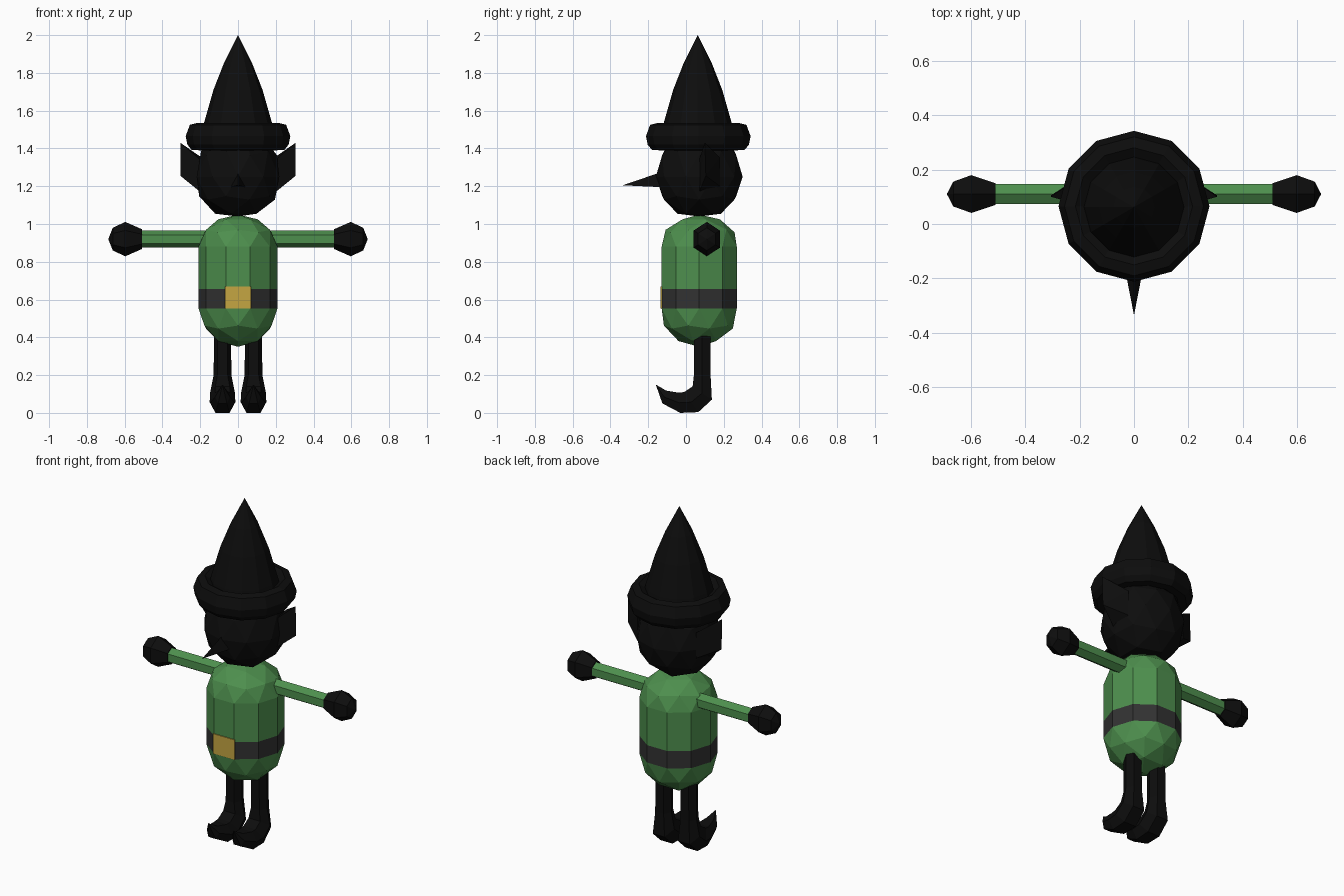
import bpy, bmesh, math
from mathutils import Vector, Matrix

if "Cube" in bpy.data.objects:
    bpy.data.objects.remove(bpy.data.objects["Cube"])


def material(name, rgb):
    m = bpy.data.materials.new(name)
    m.diffuse_color = (*rgb, 1)
    m.use_nodes = True
    m.node_tree.nodes["Principled BSDF"].inputs["Base Color"].default_value = m.diffuse_color
    return m


BLACK = material("black", (0.004, 0.004, 0.004))
GREEN = material("green", (0.075, 0.275, 0.075))
CHARCOAL = material("charcoal", (0.032, 0.032, 0.032))
GOLD = material("gold", (0.56, 0.38, 0.055))


def finish(bm, name, *mats):
    bmesh.ops.recalc_face_normals(bm, faces=bm.faces[:])
    me = bpy.data.meshes.new(name)
    bm.to_mesh(me)
    bm.free()
    for m in mats:
        me.materials.append(m)
    ob = bpy.data.objects.new(name, me)
    bpy.context.collection.objects.link(ob)
    return ob


def loft(name, rings, mat, closed=False):
    """Skin a list of rings (equal point counts); a one-point ring is a tip."""
    bm = bmesh.new()
    vs = [[bm.verts.new(p) for p in r] for r in rings]
    pairs = list(zip(vs, vs[1:])) + ([(vs[-1], vs[0])] if closed else [])
    for a, b in pairs:
        n = max(len(a), len(b))
        for i in range(n):
            j = (i + 1) % n
            if len(b) == 1:
                bm.faces.new((a[i], a[j], b[0]))
            else:
                bm.faces.new((a[i], a[j], b[j], b[i]))
    if not closed:
        for r in (vs[0], vs[-1]):
            if len(r) > 2:
                bm.faces.new(r)
    return finish(bm, name, mat)


def circle_z(r, z, n, cy):
    if r == 0:
        return [(0, cy, z)]
    return [(r * math.cos(2 * math.pi * i / n), cy + r * math.sin(2 * math.pi * i / n), z)
            for i in range(n)]


def hull(name, pts, mat):
    bm = bmesh.new()
    for p in pts:
        bm.verts.new(p)
    bmesh.ops.convex_hull(bm, input=bm.verts[:])
    return finish(bm, name, mat)


# Body: icosphere halves pulled apart, with a belt band cut into the middle
bm = bmesh.new()
bmesh.ops.create_icosphere(bm, subdivisions=2, radius=1,
                           matrix=Matrix.Rotation(math.pi / 2, 4, 'Z'))
upper = [f for f in bm.faces if f.calc_center_median().z > 0]
top = {v for g in [bmesh.ops.split(bm, geom=upper)["geom"]]
       for v in g if isinstance(v, bmesh.types.BMVert)}
for v in bm.verts:
    z = 0.88 + 0.17 * v.co.z if v in top else 0.553 + 0.203 * v.co.z
    v.co = (v.co.x * 0.209, 0.07 + v.co.y * 0.209, z)
bmesh.ops.bridge_loops(bm, edges=[e for e in bm.edges if e.is_boundary])
bmesh.ops.bisect_plane(bm, geom=bm.verts[:] + bm.edges[:] + bm.faces[:],
                       plane_co=(0, 0, 0.655), plane_no=(0, 0, 1))
for f in bm.faces:
    f.material_index = int(0.555 < f.calc_center_median().z < 0.655)
finish(bm, "body", GREEN, CHARCOAL)

# Belt buckle plate
hull("belt_buckle", [(x, y, z) for x in (-0.07, 0.07) for y in (-0.134, -0.126)
                     for z in (0.553, 0.67)], GOLD)

# Head: icosphere with a flattened chin
bm = bmesh.new()
bmesh.ops.create_icosphere(bm, subdivisions=2, radius=0.23)
for v in bm.verts:
    v.co.z = max(1.04, 1.25 + v.co.z * (1.12 if v.co.z > 0 else 1))
    v.co.y += 0.07
finish(bm, "head", BLACK)

# Nose
hull("nose", [(0, -0.335, 1.205), (0, -0.13, 1.275), (0.04, -0.13, 1.195),
              (-0.04, -0.13, 1.195)], BLACK)

# Hat cone and brim
HAT_Y = 0.062
loft("hat_cone", [circle_z(r, z, 12, HAT_Y) for r, z in
                  ((0.19, 1.48), (0.18, 1.535), (0.13, 1.71), (0.075, 1.85), (0, 2.0))], BLACK)
loft("hat_brim", [circle_z(r, z, 12, 0.065) for r, z in
                  ((0.277, 1.465), (0.255, 1.525), (0.215, 1.535), (0.16, 1.50),
                   (0.16, 1.42), (0.2, 1.39), (0.245, 1.392), (0.268, 1.42))],
     BLACK, closed=True)

# Foot and leg sections: outer point (y, z), inner point (y, z), half width
LEG = [((0.13, 0.42), (0.042, 0.42), 0.045), ((0.13, 0.2), (0.042, 0.2), 0.047),
       ((0.137, 0.07), (0.035, 0.14), 0.066), ((0.065, 0.004), (-0.01, 0.11), 0.068),
       ((-0.03, 0.0), (-0.04, 0.107), 0.064), ((-0.125, 0.05), (-0.105, 0.118), 0.04)]


def leg_ring(outer, inner, w, cx):
    o, i = Vector(outer), Vector(inner)
    mid = (o + i) / 2
    k = w * 0.58
    return [(cx + dx, p.x, p.y) for dx, p in
            ((w, mid), (k, i), (-k, i), (-w, mid), (-k, o), (k, o))]


def x_ring(x, ry, rz):
    if ry == 0:
        return [(x, 0.11, 0.92)]
    return [(x, 0.11 + ry * math.sin(a), 0.92 + rz * math.cos(a))
            for a in (math.pi / 3 * i for i in range(6))]


for side, s in (("right", 1), ("left", -1)):
    # Leg with curled shoe
    loft(side + "_leg", [leg_ring(o, i, w, s * 0.082) for o, i, w in LEG]
         + [[(s * 0.082, -0.16, 0.15)]], BLACK)
    # Arm
    loft(side + "_arm", [x_ring(s * x, 0.043, 0.045) for x in (0.13, 0.52)], GREEN)
    # Hand
    loft(side + "_hand", [x_ring(s * x, r * 0.88, r) for x, r in
                          ((0.508, 0.052), (0.597, 0.091), (0.663, 0.06), (0.687, 0))], BLACK)
    # Pointed ear
    hull(side + "_ear", [(s * x, y, z) for x, y, z in
                         ((0.305, 0.10, 1.43), (0.305, 0.105, 1.255), (0.2, 0.07, 1.34),
                          (0.2, 0.07, 1.17), (0.19, 0.18, 1.35), (0.19, 0.18, 1.2))], BLACK)
